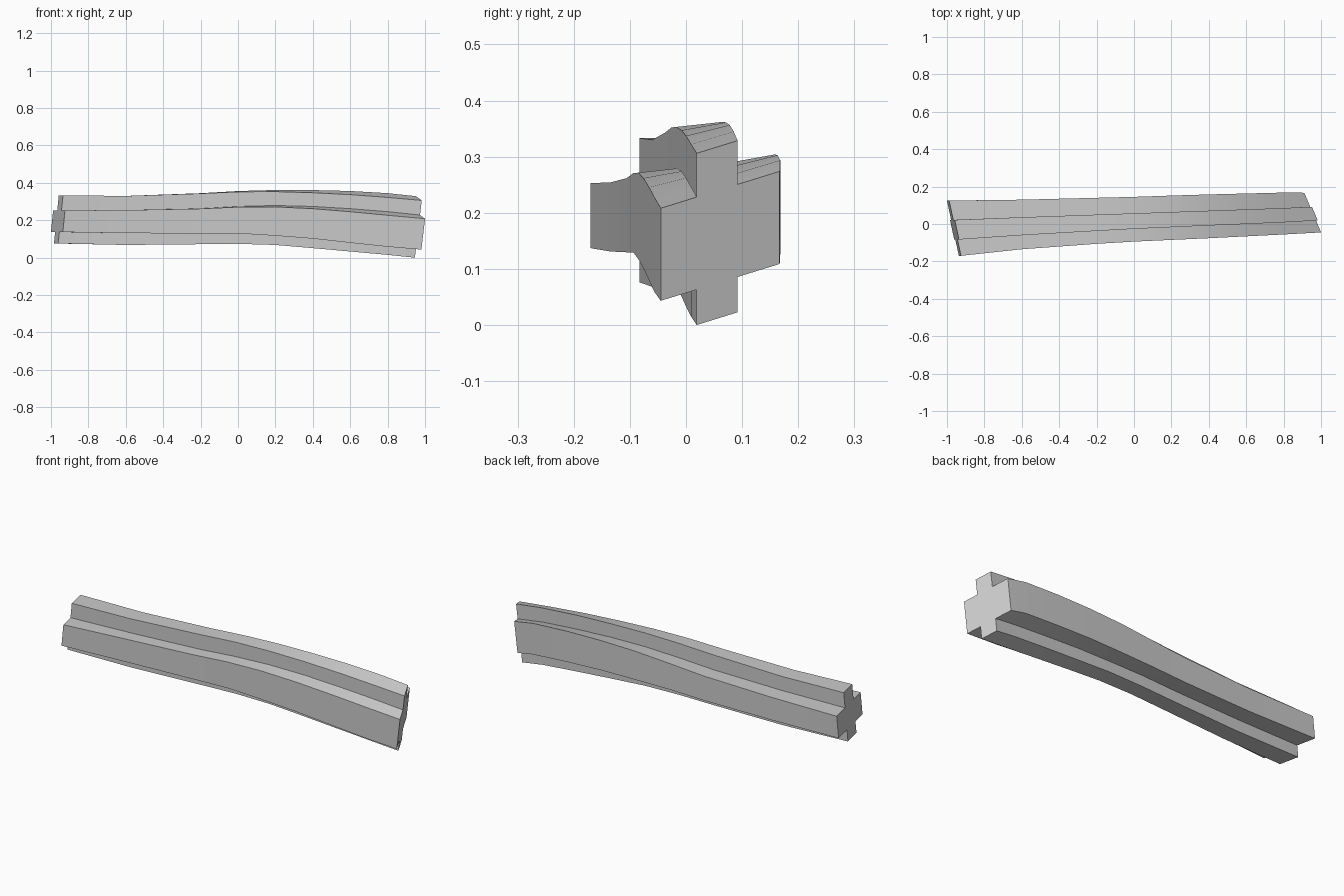
import bpy, bmesh

# stations: x, shear, y levels (front, inner front, inner back, back), z levels (bottom..top)
STATIONS = [
    (-1.0, 0.00, (-.170, -.083, .022, .125), (.076, .137, .253, .333)),
    (-0.6, 0.00, (-.135, -.060, .036, .130), (.068, .131, .254, .330)),
    (-0.2, 0.02, (-.106, -.037, .050, .140), (.072, .131, .263, .343)),
    (0.0, 0.05, (-.094, -.026, .057, .145), (.074, .133, .274, .352)),
    (0.2, 0.11, (-.085, -.017, .064, .152), (.068, .125, .279, .353)),
    (0.4, 0.18, (-.076, -.008, .071, .158), (.051, .114, .274, .347)),
    (0.6, 0.25, (-.066, .000, .078, .163), (.033, .096, .262, .337)),
    (0.8, 0.30, (-.056, .009, .085, .168), (.015, .078, .246, .322)),
    (1.0, 0.31, (-.045, .019, .092, .167), (.000, .063, .228, .306)),
]
# cross outline as (y level, z level) indices
CROSS = [(0, 1), (1, 1), (1, 0), (2, 0), (2, 1), (3, 1),
         (3, 2), (2, 2), (2, 3), (1, 3), (1, 2), (0, 2)]


def section(bm, x, shear, ys, zs):
    ring = []
    for i, j in CROSS:
        y = ys[i]
        z = zs[j] + shear * (y - ys[1])
        px = x
        if x == -1.0:      # slanted left end cut
            px = -0.925 - 0.215 * (y + .17) + 0.1 * (z - .253)
        elif x == 1.0:     # slanted right end cut
            px = 1.0 - 0.46 * (y + .045) + 0.12 * (z - .207)
        ring.append(bm.verts.new((px, y, z)))
    return ring


# bent beam lofted through the cross sections
bm = bmesh.new()
rings = [section(bm, *s) for s in STATIONS]
n = len(CROSS)
for a, b in zip(rings, rings[1:]):
    for k in range(n):
        m = (k + 1) % n
        bm.faces.new((a[k], a[m], b[m], b[k]))
bm.faces.new(rings[0])
bm.faces.new(rings[-1])
bmesh.ops.recalc_face_normals(bm, faces=bm.faces[:])
mesh = bpy.data.meshes.new("cross_beam")
bm.to_mesh(mesh)
bm.free()
beam = bpy.data.objects.new("cross_beam", mesh)
bpy.context.collection.objects.link(beam)
bpy.context.view_layer.objects.active = beam
beam.select_set(True)
bpy.ops.object.shade_smooth_by_angle(angle=0.5)
